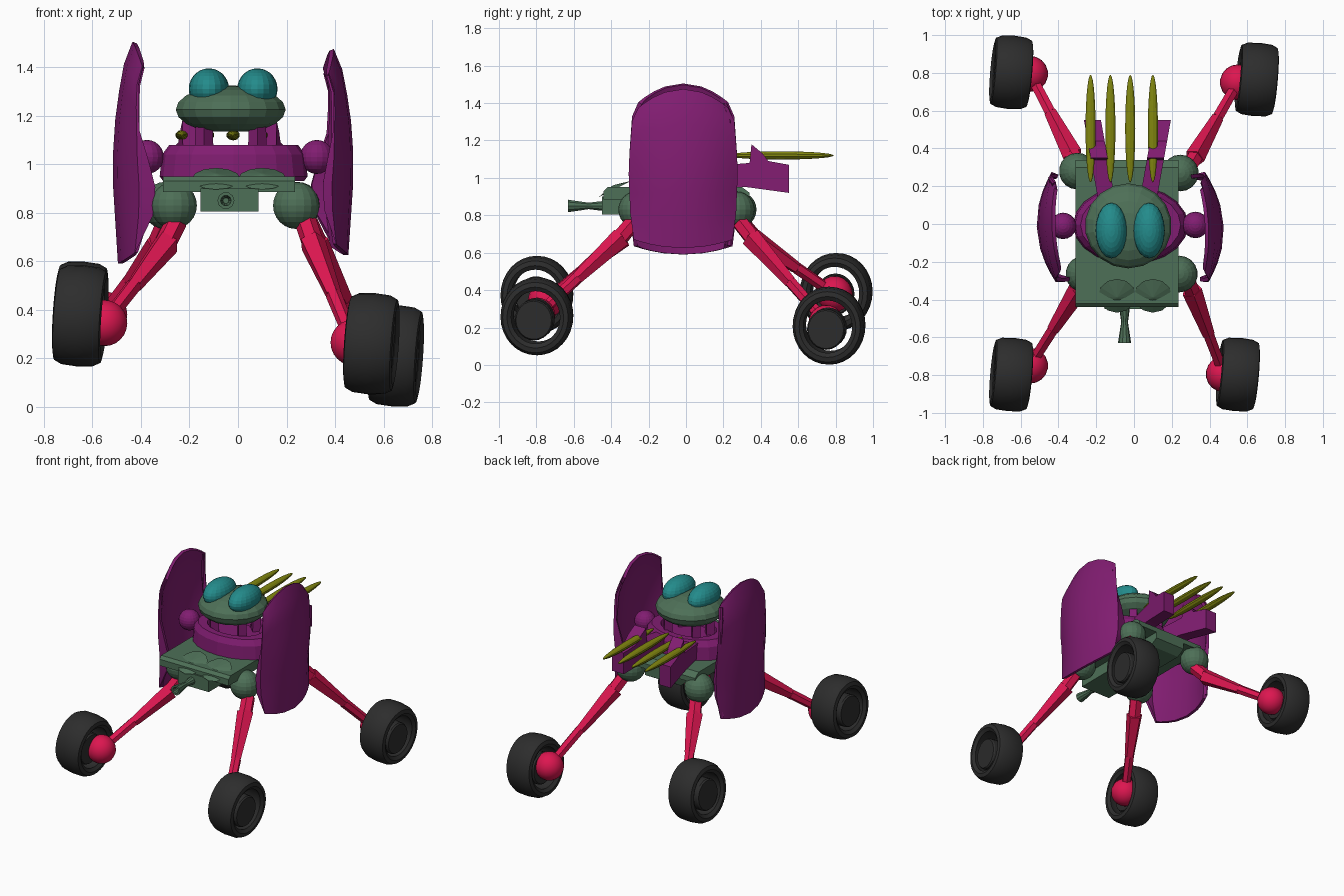
import bpy, bmesh, math
from mathutils import Vector, Matrix

if "Cube" in bpy.data.objects:
    bpy.data.objects.remove(bpy.data.objects["Cube"])


def mat(name, r, g, b):
    m = bpy.data.materials.new(name)
    m.diffuse_color = (r, g, b, 1)
    m.use_nodes = True
    m.node_tree.nodes["Principled BSDF"].inputs["Base Color"].default_value = m.diffuse_color
    return m


PURPLE = mat("purple", .22, .012, .165)
GREEN = mat("green", .075, .16, .095)
RED = mat("red", .72, .008, .08)
TEAL = mat("teal", .017, .26, .26)
OLIVE = mat("olive", .22, .24, .005)
DARK = mat("dark", .026, .026, .026)


def add(name, bm, m, smooth=None):
    bmesh.ops.recalc_face_normals(bm, faces=bm.faces)
    me = bpy.data.meshes.new(name)
    bm.to_mesh(me)
    bm.free()
    me.materials.append(m)
    ob = bpy.data.objects.new(name, me)
    bpy.context.collection.objects.link(ob)
    if smooth:
        bpy.ops.object.select_all(action='DESELECT')
        ob.select_set(True)
        bpy.context.view_layer.objects.active = ob
        bpy.ops.object.shade_smooth_by_angle(angle=math.radians(smooth))
    return ob


def ball(name, c, r, m, seg=18, rings=12, rot=Matrix(), smooth=None):
    bm = bmesh.new()
    rad = r if isinstance(r, tuple) else (r, r, r)
    M = Matrix.Translation(c) @ rot.to_4x4() @ Matrix.Diagonal((*rad, 1))
    bmesh.ops.create_uvsphere(bm, u_segments=seg, v_segments=rings, radius=1, matrix=M)
    return add(name, bm, m, smooth)


def taper(name, p, q, r1, r2, m, n=6):
    """Tapered bar from p to q."""
    p, q = Vector(p), Vector(q)
    d = q - p
    bm = bmesh.new()
    M = Matrix.Translation((p + q) / 2) @ d.to_track_quat('Z', 'Y').to_matrix().to_4x4()
    bmesh.ops.create_cone(bm, cap_ends=True, segments=n, radius1=r1, radius2=r2,
                          depth=d.length, matrix=M)
    return add(name, bm, m)


def prism(name, outline, lo, hi, m):
    """Extrude a yz outline along x."""
    bm = bmesh.new()
    A = [bm.verts.new((lo, a, b)) for a, b in outline]
    B = [bm.verts.new((hi, a, b)) for a, b in outline]
    bm.faces.new(A)
    bm.faces.new(B[::-1])
    for i in range(len(A)):
        j = (i + 1) % len(A)
        bm.faces.new((A[i], B[i], B[j], A[j]))
    return add(name, bm, m)


def lathe(name, prof, M, m, n=32, closed=False, smooth=None):
    """Spin (height, radius) points about local z."""
    bm = bmesh.new()
    rings = [[bm.verts.new(M @ Vector((r * math.cos(2 * math.pi * i / n),
                                       r * math.sin(2 * math.pi * i / n), h)))
              for i in range(n)] for h, r in prof]
    k = len(rings)
    for a in range(k if closed else k - 1):
        P, Q = rings[a], rings[(a + 1) % k]
        for i in range(n):
            j = (i + 1) % n
            bm.faces.new((P[i], P[j], Q[j], Q[i]))
    if not closed:
        bm.faces.new(rings[0])
        bm.faces.new(rings[-1])
    return add(name, bm, m, smooth)


# legs and wheels: name, hip ball, ankle ball, wheel centre
TYRE = [(-.085, .138), (-.1, .16), (-.095, .185), (-.065, .2), (0, .205), (.065, .2),
        (.095, .185), (.1, .16), (.085, .138), (.05, .148), (-.05, .148)]
LEGS = [
    ("front_left", (-.265, -.265, .83), (-.55, -.75, .345), (-.65, -.797, .375)),
    ("front_right", (.24, -.265, .83), (.475, -.795, .265), (.55, -.797, .26)),
    ("back_left", (-.3, .28, .83), (-.55, .795, .38), (-.65, .803, .39)),
    ("back_right", (.245, .27, .83), (.55, .75, .225), (.65, .765, .21)),
]
for name, hip, ankle, wheel in LEGS:
    ball(name + "_hip", hip, .097, GREEN)
    S = Vector(ankle)
    B = Vector((hip[0] + (.04 if hip[0] > 0 else .01), hip[1] * 1.07, .76))
    K = B.lerp(S, .17)
    K.z = .66
    M2 = K.lerp(S, .5)
    taper(name + "_thigh", B, K, .045, .045, RED)
    taper(name + "_shin_guard", K.lerp(S, -.05), M2, .056, .034, RED, 5)
    taper(name + "_shin", M2, S, .033, .03, RED)
    ball(name + "_ankle", ankle, .095, RED, smooth=30)
    R = (Matrix.Translation(wheel) @ Matrix.Rotation(math.radians(-5), 4, 'Z')
         @ Matrix.Rotation(math.radians(4), 4, 'Y') @ Matrix.Diagonal((1, .95, 1.02, 1))
         @ Matrix.Rotation(math.pi / 2, 4, 'Y'))
    lathe(name + "_tyre", TYRE, R, DARK, closed=True, smooth=35)
    a, b = (-.06, .085) if hip[0] > 0 else (-.085, .06)
    R = Matrix.Translation((0, -.01, -.015)) @ R
    lathe(name + "_hub", [(a, .1), (a + .01, .107), (b - .01, .107), (b, .1)], R, DARK, 24, smooth=30)

# chassis plate, keel and nose bumps
prism("chassis_plate", [(-.44, .885), (-.44, .93), (-.42, .95), (.3, .95), (.34, .92), (.34, .885)],
      -.31, .235, GREEN)
prism("keel", [(-.45, .805), (-.45, .9), (.34, .9), (.34, .84), (.28, .805)], -.155, .085, GREEN)
for i, x in enumerate((-.09, .1)):
    taper(f"nose_bump_{i}", (x, -.38, .94), (x, -.39, .96), .1, .005, GREEN, 12)

# front gun
Mg = Matrix.Translation((-.05, -.44, .85)) @ Matrix.Rotation(math.pi / 2, 4, 'X')
lathe("gun_barrel", [(-.05, .03), (.02, .026), (.08, .018), (.19, .035), (.19, .022), (.14, .012)],
      Mg, GREEN, 10)

# torso band and neck posts
Mt = Matrix.Translation((-.018, -.005, 0)) @ Matrix.Diagonal((1, .68, 1, 1))
lathe("torso", [(.93, .29), (.95, .305), (1.04, .295), (1.08, .265), (1.08, .2), (1.04, .18)],
      Mt, PURPLE, 20)
for i, (x, y) in enumerate([(-.14, -.07), (.08, -.07), (-.14, .09), (.08, .09)]):
    taper(f"neck_post_{i}", (x, y, 1.02), (x, y, 1.18), .04, .035, PURPLE, 4)

# head and eyes
bm = bmesh.new()
Mh = Matrix.Translation((-.03, -.01, 1.225)) @ Matrix.Diagonal((.23, .225, .1, 1))
bmesh.ops.create_uvsphere(bm, u_segments=18, v_segments=10, radius=1, matrix=Mh)
for v in bm.verts:
    v.co.z = max(v.co.z, 1.135)
add("head", bm, GREEN)
for i, x in enumerate((-.12, .08)):
    ball(f"eye_{i}", (x, -.035, 1.31), (.083, .147, .085), TEAL, 20, 14)

# back quills
for i, x in enumerate((-.23, -.125, -.02, .1)):
    ball(f"quill_{i}", (x, .505, 1.12), (.028, .022, .285), OLIVE, 10, 14,
         Matrix.Rotation(math.pi / 2, 4, 'X'))

# back exhaust blocks, splayed outward
for i, (x, dx) in enumerate(((-.14, -.08), (.07, .08))):
    outline = [(.1, .96), (.1, 1.06), (.34, 1.08), (.35, 1.18), (.41, 1.13), (.44, 1.09),
               (.55, 1.07), (.55, .92), (.33, .95)]
    ob = prism(f"exhaust_{i}", outline, x - .045, x + .045, PURPLE)
    for v in ob.data.vertices:
        v.co.x += dx * max(0, (v.co.y - .1) / .45)

# shoulder balls
ball("left_shoulder", (-.375, -.01, 1.03), .07, PURPLE)
ball("right_shoulder", (.325, -.005, 1.03), .07, PURPLE)


# side shields: curved shells with folded edges and an inner lip
def interp(t, pts):
    for (a, p), (b, q) in zip(pts, pts[1:]):
        if t <= b:
            return p + (q - p) * (t - a) / (b - a)
    return pts[-1][1]


def shield(name, side, xo, zb, zt, yaw, lips):
    bm = bmesh.new()
    us = [-1, -1, -.85, -.65, -.4, 0, .4, .65, .85, 1, 1]
    grid = []
    for v in (0, .1, .2, .35, .5, .65, .78, .9, 1):
        w = interp(v, [(0, .275), (.2, .295), (.55, .305), (.9, .285), (1, .25)])
        out = interp(v, [(0, -.02), (.35, 0), (.5, 0), (.7, -.012), (.9, -.045), (1, -.08)])
        fold = interp(v, [(0, .06), (.3, .1), (.6, .085), (1, .03)])
        lip = interp(v, [(0, .005), (.2, .85), (.42, 1), (.6, .2), (1, .05)])
        row = []
        for i, u in enumerate(us):
            z = zb + v * (zt - zb) + u * u * (.045 * (1 - v) - .1 * v)
            x = xo + out - fold * abs(u) ** 2 - yaw * u
            if i in (0, 10):
                x -= lips[i // 10] * lip
                w *= .96
            row.append(bm.verts.new((side * x, -.015 + u * w, z)))
        grid.append(row)
    for a, b in zip(grid, grid[1:]):
        for i in range(len(us) - 1):
            bm.faces.new((a[i], a[i + 1], b[i + 1], b[i]))
    bmesh.ops.recalc_face_normals(bm, faces=bm.faces)
    if sum(f.normal.x * f.calc_area() for f in bm.faces) * side < 0:
        bmesh.ops.reverse_faces(bm, faces=bm.faces)
    bmesh.ops.solidify(bm, geom=bm.faces[:], thickness=.02)
    return add(name, bm, PURPLE, 30)


shield("left_shield", -1, .515, .59, 1.505, -.01, (.07, .03))
shield("right_shield", 1, .475, .625, 1.475, .01, (.04, .07))
